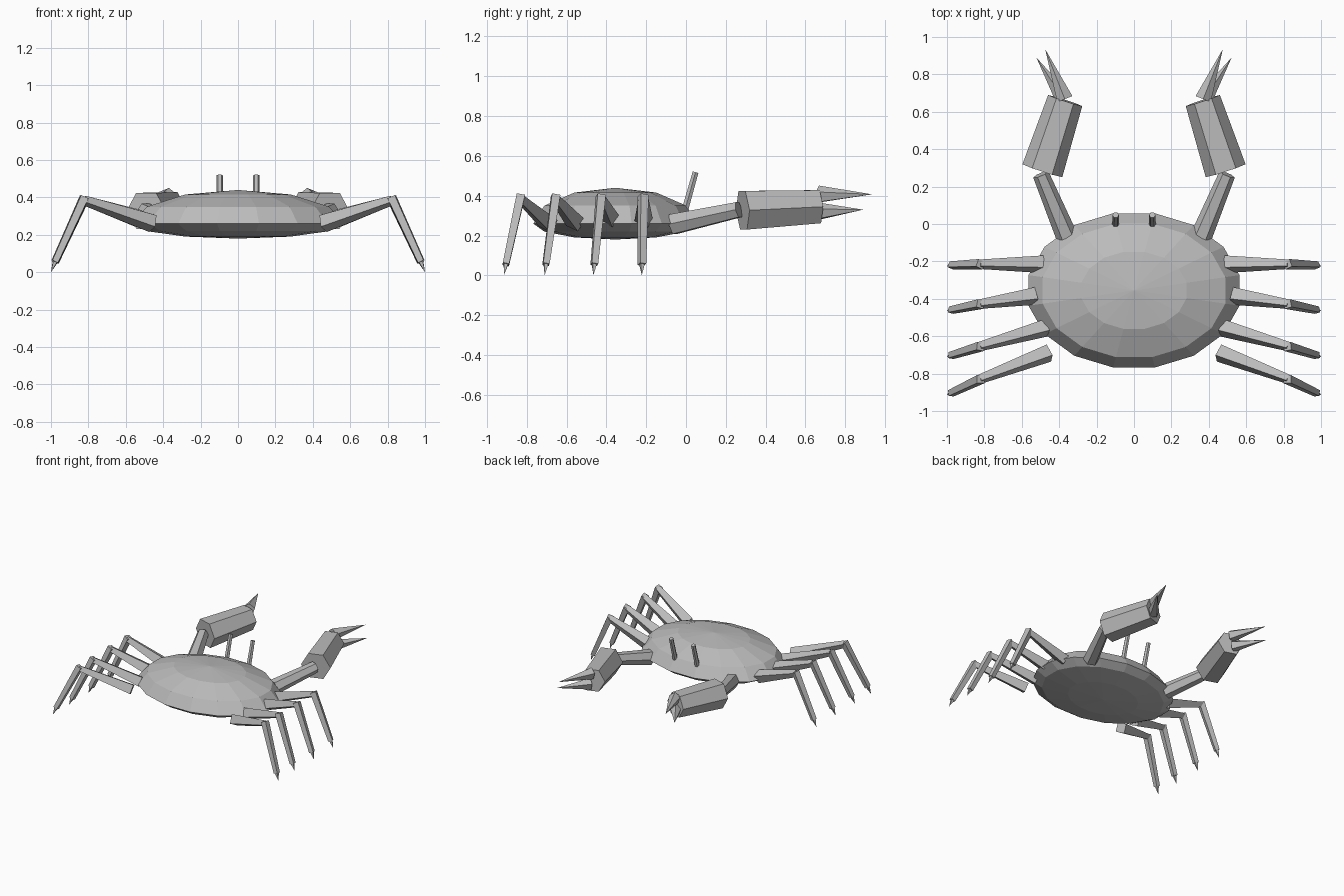
import bpy, bmesh, math
from mathutils import Vector

if "Cube" in bpy.data.objects:
    bpy.data.objects.remove(bpy.data.objects["Cube"])

shell = bpy.data.materials.new("shell grey")
shell.diffuse_color = (0.5, 0.5, 0.5, 1)
shell.use_nodes = True
shell.node_tree.nodes["Principled BSDF"].inputs["Base Color"].default_value = shell.diffuse_color


def finish(name, bm):
    bmesh.ops.recalc_face_normals(bm, faces=bm.faces)
    me = bpy.data.meshes.new(name)
    bm.to_mesh(me)
    bm.free()
    me.materials.append(shell)
    ob = bpy.data.objects.new(name, me)
    bpy.context.collection.objects.link(ob)
    return ob


def tube(bm, a, b, ra, rb, sides, turn, flip):
    """Tapered prism from a to b; rb = 0 gives a point; turn is measured from sideways."""
    a, b = Vector(a), Vector(b)
    d = (b - a).normalized()
    side = d.cross(Vector((0, 0, 1))).normalized()
    up = side.cross(d)
    angles = [math.radians(turn + 360 * i / sides) for i in range(sides)]

    def put(p):
        return bm.verts.new((p.x * flip, p.y, p.z))

    def ring(c, r):
        return [put(c + r * (math.cos(t) * side + math.sin(t) * up)) for t in angles]

    base = ring(a, ra)
    bm.faces.new(base)
    if rb == 0:
        tip = put(b)
        for i in range(sides):
            bm.faces.new((base[i], base[(i + 1) % sides], tip))
    else:
        end = ring(b, rb)
        bm.faces.new(end)
        for i in range(sides):
            j = (i + 1) % sides
            bm.faces.new((base[i], base[j], end[j], end[i]))


# Body: squashed sphere, shallower below its widest ring
bm = bmesh.new()
bmesh.ops.create_uvsphere(bm, u_segments=16, v_segments=6, radius=1)
for v in bm.verts:
    x, y, z = v.co
    c, s = math.cos(math.pi / 16), math.sin(math.pi / 16)
    x, y = x * c - y * s, x * s + y * c
    v.co = (0.575 * x, -0.355 + 0.42 * y, 0.26 + z * (0.18 if z > 0 else 0.08))
finish("body", bm)

# Legs: base x, base y, knee y, foot y
LEGS = [(0.49, -0.215, -0.215, -0.222), (0.53, -0.385, -0.428, -0.465),
        (0.47, -0.555, -0.655, -0.71), (0.455, -0.69, -0.83, -0.915)]

for flip, label in ((1, "right"), (-1, "left")):
    for n, (bx, by, ky, fy) in enumerate(LEGS, 1):
        bm = bmesh.new()
        bz = 0.26 + (bx - 0.455) * 0.36
        knee = (0.825, ky, 0.385)
        ankle = (0.978, ky + (fy - ky) * 0.88, 0.055)
        tube(bm, (bx, by, bz), knee, 0.05, 0.027, 4, 70, flip)
        tube(bm, (0.82, ky, 0.40), ankle, 0.03, 0.023, 4, 70, flip)
        tube(bm, ankle, (1.0, fy, 0.0), 0.015, 0, 4, 70, flip)
        finish(f"{label}_leg_{n}", bm)

    # Claw arm, hexagonal palm and two pointed fingers
    bm = bmesh.new()
    tube(bm, (0.36, -0.065, 0.257), (0.498, 0.265, 0.33), 0.058, 0.044, 6, 0, flip)
    finish(f"{label}_claw_arm", bm)
    bm = bmesh.new()
    tube(bm, (0.49, 0.285, 0.327), (0.368, 0.66, 0.345), 0.112, 0.096, 6, 0, flip)
    finish(f"{label}_claw_palm", bm)
    bm = bmesh.new()
    tube(bm, (0.37, 0.668, 0.405), (0.475, 0.935, 0.407), 0.046, 0, 5, 90, flip)
    tube(bm, (0.38, 0.672, 0.32), (0.522, 0.89, 0.33), 0.045, 0, 5, 90, flip)
    finish(f"{label}_claw_fingers", bm)

    # Eye stalk
    bm = bmesh.new()
    tube(bm, (0.098, -0.005, 0.33), (0.098, 0.048, 0.518), 0.019, 0.017, 6, 0, flip)
    finish(f"{label}_eye_stalk", bm)
